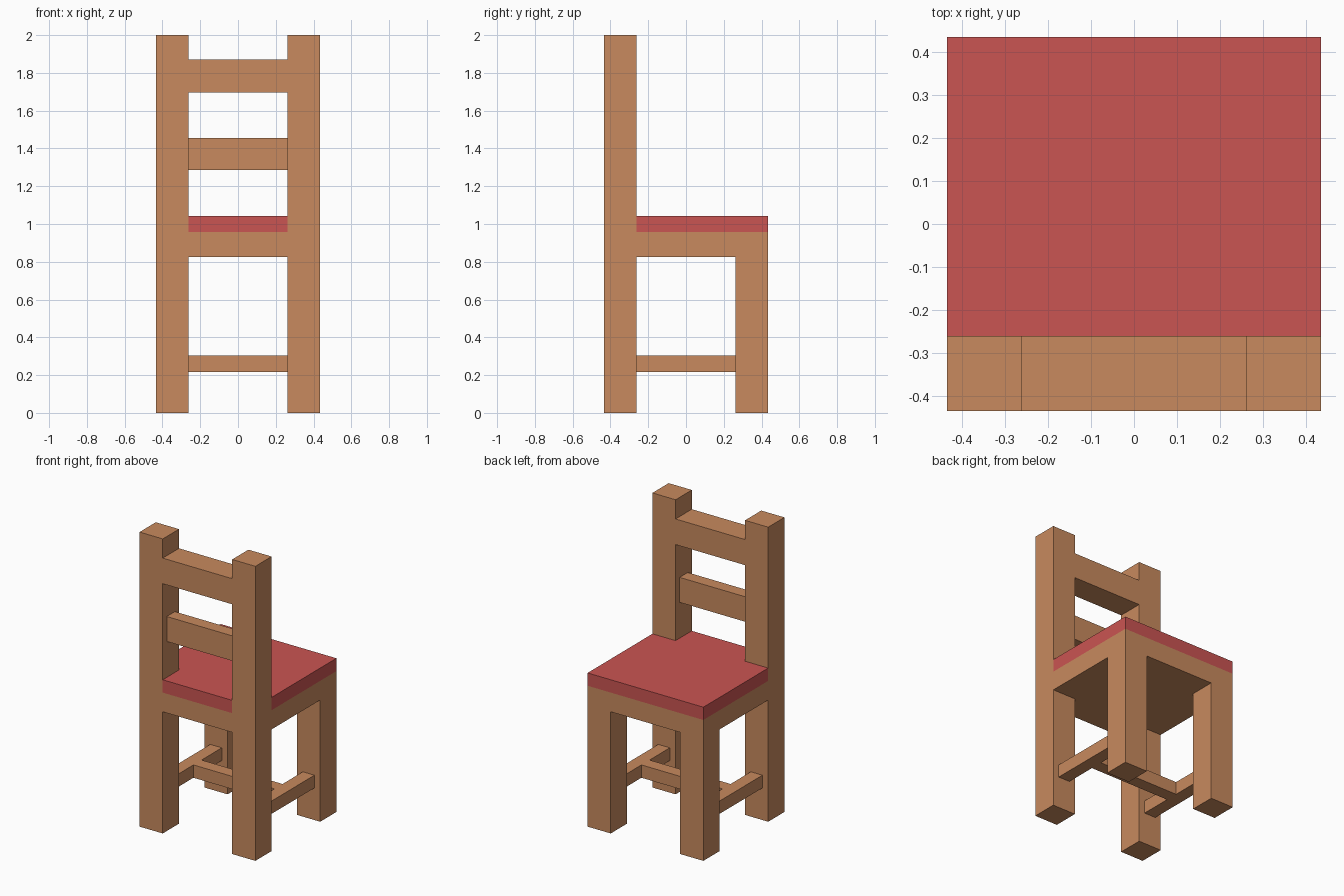
import bpy
import bmesh

cube = bpy.data.objects.get("Cube")
if cube:
    bpy.data.objects.remove(cube, do_unlink=True)

U = 2 / 23        # module the chair is laid out on
HALF = 5 * U      # half the footprint
INNER = 3 * U     # inner face of the posts and legs


def material(name, color):
    mat = bpy.data.materials.new(name)
    mat.use_nodes = True
    mat.diffuse_color = color
    mat.node_tree.nodes["Principled BSDF"].inputs["Base Color"].default_value = color
    return mat


wood = material("warm wood", (0.578, 0.254, 0.112, 1))
red = material("red cushion", (0.59, 0.089, 0.084, 1))


def prism(name, outline, z0, z1, mat):
    """Extrude a flat outline (in metres) from z0 to z1 (in modules)."""
    bm = bmesh.new()
    face = bm.faces.new([bm.verts.new((x, y, z0 * U)) for x, y in outline])
    top = bmesh.ops.extrude_face_region(bm, geom=[face])["geom"]
    verts = [v for v in top if isinstance(v, bmesh.types.BMVert)]
    bmesh.ops.translate(bm, verts=verts, vec=(0, 0, (z1 - z0) * U))
    bmesh.ops.recalc_face_normals(bm, faces=bm.faces)
    mesh = bpy.data.meshes.new(name)
    bm.to_mesh(mesh)
    bm.free()
    mesh.materials.append(mat)
    obj = bpy.data.objects.new(name, mesh)
    bpy.context.collection.objects.link(obj)
    return obj


def bar(name, x0, x1, y0, y1, z0, z1):
    """Wooden block with all limits in modules."""
    corners = [(x0, y0), (x1, y0), (x1, y1), (x0, y1)]
    return prism(name, [(x * U, y * U) for x, y in corners], z0, z1, wood)


# Seat outline, notched around the two tall posts
right_half = [(INNER, -HALF), (INNER, -INNER), (HALF, -INNER), (HALF, HALF)]
seat_outline = right_half + [(-x, y) for x, y in reversed(right_half)]
prism("seat_frame", seat_outline, 9.5, 11, wood)
prism("seat_cushion", seat_outline, 11, 12, red)

# Posts, short legs and side stretchers, mirrored left and right
for side, s in (("left", 1), ("right", -1)):
    bar(side + "_tall_post", 3 * s, 5 * s, -5, -3, 0, 23)
    bar(side + "_short_leg", 3 * s, 5 * s, 3, 5, 0, 9.5)
    bar(side + "_stretcher", 3.5 * s, 4.5 * s, -3, 3, 2.5, 3.5)

# Cross stretcher and backrest rails
bar("cross_stretcher", -3.5, 3.5, -0.5, 0.5, 2.5, 3.5)
bar("top_rail", -3, 3, -5, -3, 19.5, 21.5)
bar("middle_rail", -3, 3, -4.5, -3.5, 14.8, 16.75)
